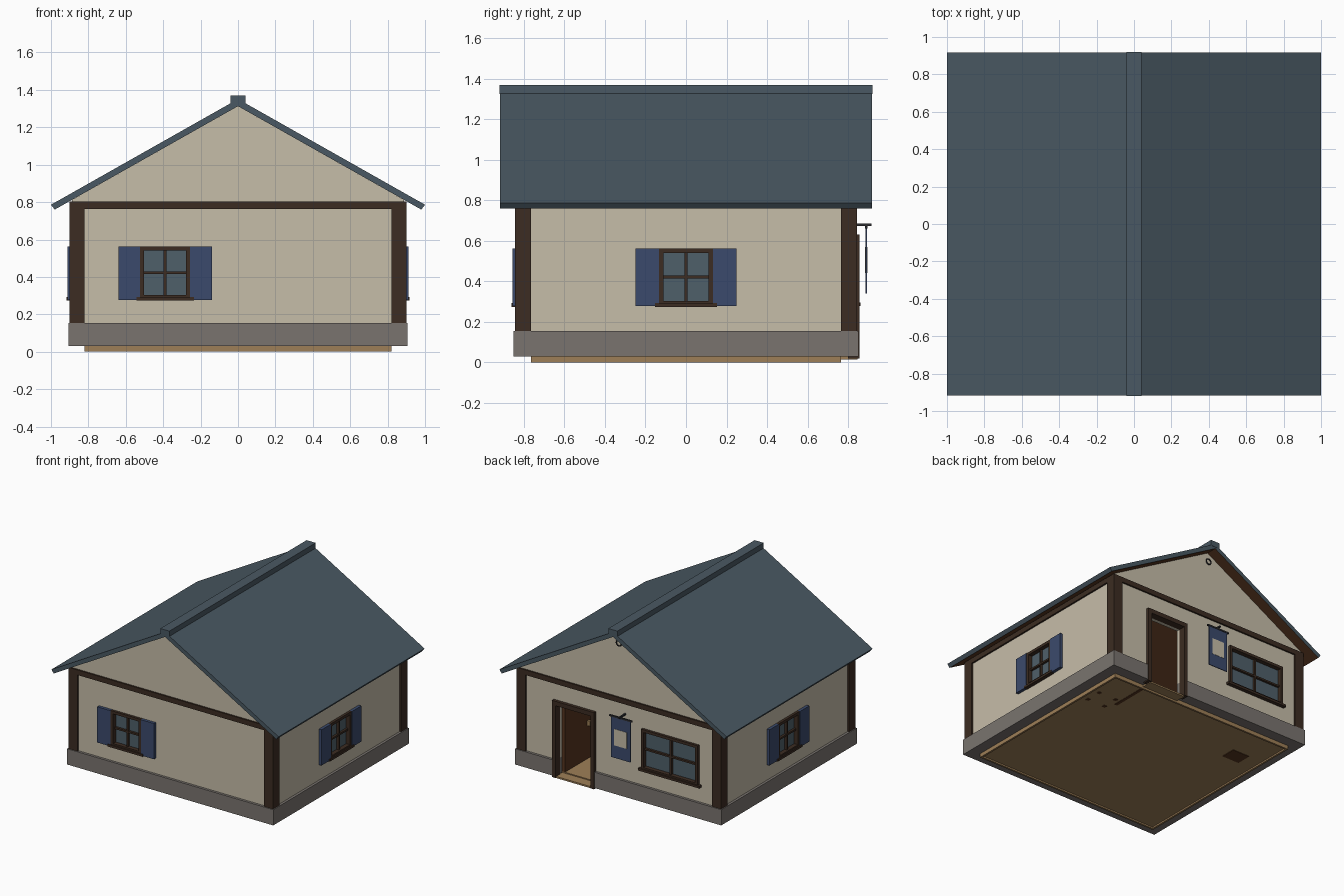
import bpy, bmesh, math
from mathutils import Vector

if "Cube" in bpy.data.objects:
    bpy.data.objects.remove(bpy.data.objects["Cube"])


def material(name, hex_colour):
    m = bpy.data.materials.new(name)
    rgb = [int(hex_colour[i:i + 2], 16) / 255 for i in (0, 2, 4)]
    m.diffuse_color = [c / 12.92 if c < 0.04045 else ((c + 0.055) / 1.055) ** 2.4 for c in rgb] + [1]
    m.use_nodes = True
    m.node_tree.nodes["Principled BSDF"].inputs["Base Color"].default_value = m.diffuse_color
    return m


CREAM = material("cream plaster", "C6BDA9")
STONE = material("grey stone", "7A746F")
TIMBER = material("dark timber", "3C2C22")
SLATE = material("slate roof", "4A5963")
GLASS = material("window glass", "4F606A")
BLUE = material("blue cloth and paint", "3B4A6C")
BOARD = material("floor board", "9E7F57")
DOOR = material("brown wood", "56351F")
IRON = material("dark iron", "2E2E32")


def finish(name, bm, *mats):
    bmesh.ops.recalc_face_normals(bm, faces=bm.faces)
    me = bpy.data.meshes.new(name)
    bm.to_mesh(me)
    bm.free()
    for m in mats:
        me.materials.append(m)
    ob = bpy.data.objects.new(name, me)
    bpy.context.collection.objects.link(ob)
    return ob


def boxes(name, mat, spans):
    """One object from boxes given as ((x0, x1), (y0, y1), (z0, z1))."""
    bm = bmesh.new()
    for span in spans:
        vs = bmesh.ops.create_cube(bm, size=1)["verts"]
        for v in vs:
            v.co = Vector([(a + b) / 2 + c * abs(b - a) for (a, b), c in zip(span, v.co)])
    return finish(name, bm, mat)


def prism(name, profile, y0, y1, *mats):
    """Extrude an (x, z) outline along y."""
    bm = bmesh.new()
    f = bm.faces.new([bm.verts.new((x, y0, z)) for x, z in profile])
    ext = bmesh.ops.extrude_face_region(bm, geom=[f])["geom"]
    for v in ext:
        if isinstance(v, bmesh.types.BMVert):
            v.co.y = y1
    return finish(name, bm, *mats)


def on_side(side, u, d, z):
    """Box span from position along a wall, distance outwards, and height."""
    if side == "front":
        return u, (-d[0], -d[1]), z
    if side == "back":
        return u, d, z
    return ((d if side == "right" else (-d[0], -d[1])), u, z)


def wall(name, mat, side, half, d, z, openings):
    """Wall band with rectangular openings (u0, u1, z0, z1)."""
    spans, u = [], -half
    for a, b, lo, hi in sorted(openings):
        if lo >= z[1] or hi <= z[0]:
            continue
        spans.append(on_side(side, (u, a), d, z))
        if lo > z[0]:
            spans.append(on_side(side, (a, b), d, (z[0], lo)))
        if hi < z[1]:
            spans.append(on_side(side, (a, b), d, (hi, z[1])))
        u = b
    spans.append(on_side(side, (u, half), d, z))
    boxes(name, mat, spans)


def window(side, c, hw, z0, z1, face, shutters=True):
    """Frame, cross bars, glass, sill and optional shutters."""
    def s(u0, u1, d0, d1, a, b):
        return on_side(side, (c + u0, c + u1), (face + d0, face + d1), (a, b))
    t, zm = 0.022, (z0 + z1) / 2
    boxes(side + "_window_frame", TIMBER, [
        s(-hw, -hw + t, -0.06, 0.02, z0, z1), s(hw - t, hw, -0.06, 0.02, z0, z1),
        s(-hw + t, hw - t, -0.06, 0.02, z1 - t, z1), s(-hw + t, hw - t, -0.06, 0.02, z0, z0 + t),
        s(-0.007, 0.007, -0.03, 0.005, z0 + t, z1 - t),
        s(-hw + t, hw - t, -0.03, 0.004, zm - 0.007, zm + 0.007)])
    boxes(side + "_window_glass", GLASS, [s(-hw + t, hw - t, -0.022, -0.014, z0 + t, z1 - t)])
    boxes(side + "_window_sill", TIMBER, [s(-hw - 0.02, hw + 0.02, 0, 0.03, z0 - 0.008, z0 + 0.01)])
    if shutters:
        boxes(side + "_shutters", BLUE, [
            s(k - 0.058, k + 0.058, 0, 0.024, z0 - 0.004, z1) for k in (-hw - 0.058, hw + 0.058)])


# Main sizes: inner and outer wall faces
IX, IY, WX, WY = 0.82, 0.765, 0.887, 0.832
SLOPE, APEX = 0.5645, 1.313
door_hole = (0.235, 0.555, 0.0, 0.6)
holes = {
    "front": [(-0.51, -0.27, 0.295, 0.545)],
    "back": [door_hole, (-0.68, -0.22, 0.30, 0.59)],
    "left": [(-0.12, 0.12, 0.295, 0.545)],
    "right": [(-0.12, 0.12, 0.295, 0.545)],
}

# Walls and stone base
for side, opening in holes.items():
    if side in ("front", "back"):
        wall(side + "_wall", CREAM, side, WX, (IY, WY), (0.155, 0.80), opening)
        wall(side + "_base", STONE, side, 0.907, (IY, 0.852), (0.03, 0.155), opening)
    else:
        wall(side + "_wall", CREAM, side, IY, (IX, WX), (0.155, 0.80), opening)
        wall(side + "_base", STONE, side, IY, (IX, 0.907), (0.03, 0.155), opening)

# Gables
for side, k in (("front", -1), ("back", 1)):
    prism(side + "_gable", [(-WX, 0.80), (WX, 0.80), (WX, APEX - SLOPE * WX),
                            (0, APEX), (-WX, APEX - SLOPE * WX)], k * IY, k * WY, CREAM)

# Corner posts and top beams
boxes("corner_posts", TIMBER, [((sx * 0.82, sx * 0.90), (sy * 0.765, sy * 0.845), (0.15, 0.765))
                               for sx in (-1, 1) for sy in (-1, 1)])
boxes("top_beams", TIMBER,
      [((-0.90, 0.90), (k * 0.765, k * 0.845), (0.762, 0.802)) for k in (-1, 1)]
      + [((k * 0.82, k * 0.90), (-0.765, 0.765), (0.762, 0.802)) for k in (-1, 1)])

# Roof slopes with boarded undersides, and ridge cap
for side, k in (("left", -1), ("right", 1)):
    ob = prism(side + "_roof", [(k, 0.786), (k * 0.98, 0.76), (0, APEX), (0, 1.351)],
               -0.918, 0.918, SLATE, DOOR)
    for p in ob.data.polygons:
        p.material_index = 1 if p.normal.z < -0.8 else 0
boxes("ridge_cap", SLATE, [((-0.04, 0.04), (-0.92, 0.92), (1.325, 1.37))])

# Floor with a lower rim, and door threshold
boxes("floor", BOARD, [((-IX, IX), (-IY, IY), (0.012, 0.036))])
boxes("floor_rim", BOARD,
      [((-IX, IX), (k * 0.75, k * IY), (0, 0.012)) for k in (-1, 1)]
      + [((k * 0.805, k * IX), (-0.75, 0.75), (0, 0.012)) for k in (-1, 1)])
boxes("threshold", BOARD, [((0.235, 0.555), (IY, 0.846), (0.015, 0.028))])

# Windows
window("front", -0.39, 0.134, 0.282, 0.562, WY)
window("left", 0, 0.134, 0.282, 0.562, WX)
window("right", 0, 0.134, 0.282, 0.562, WX)
window("back", -0.45, 0.25, 0.285, 0.608, WY, shutters=False)

# Door frame and inward-open door
boxes("door_frame", TIMBER, [((0.21, 0.24), (0.80, 0.857), (0.02, 0.63)),
                             ((0.55, 0.58), (0.80, 0.857), (0.02, 0.63)),
                             ((0.24, 0.55), (0.80, 0.857), (0.595, 0.63))])
boxes("open_door", DOOR, [((0.53, 0.555), (0.44, 0.764), (0.01, 0.595))])
boxes("door_handle", BOARD, [((0.505, 0.53), (0.465, 0.485), (0.30, 0.34))])

# Hanging banner with plain patch
boxes("banner_rods", IRON, [((-0.056, -0.044), (WY, 0.915), (0.674, 0.686)),
                            ((-0.15, 0.05), (0.884, 0.896), (0.662, 0.674))])
boxes("banner", BLUE, [((-0.135, 0.035), (0.887, 0.893), (0.34, 0.664))])
boxes("banner_patch", CREAM, [((-0.105, 0.005), (0.885, 0.895), (0.44, 0.57))])

# Iron ring under the back gable peak
bm = bmesh.new()
n, m = 12, 6
ring = [[bm.verts.new(((0.022 + 0.005 * math.cos(b)) * math.cos(a), 0.845 + 0.005 * math.sin(b),
                       1.235 + (0.022 + 0.005 * math.cos(b)) * math.sin(a)))
         for b in [math.tau * j / m for j in range(m)]] for a in [math.tau * i / n for i in range(n)]]
for i in range(n):
    for j in range(m):
        bm.faces.new((ring[i][j], ring[(i + 1) % n][j],
                      ring[(i + 1) % n][(j + 1) % m], ring[i][(j + 1) % m]))
finish("gable_ring", bm, IRON)

# Stool and chest inside, feet just through the floor
boxes("stool", DOOR, [((0.57, 0.77), (0.35, 0.52), (0.2, 0.22))]
      + [((x, x + 0.025), (y, y + 0.025), (0.008, 0.2)) for x in (0.58, 0.735) for y in (0.36, 0.485)])
boxes("chest", DOOR, [((-0.68, -0.53), (0.37, 0.49), (0.008, 0.16))])
